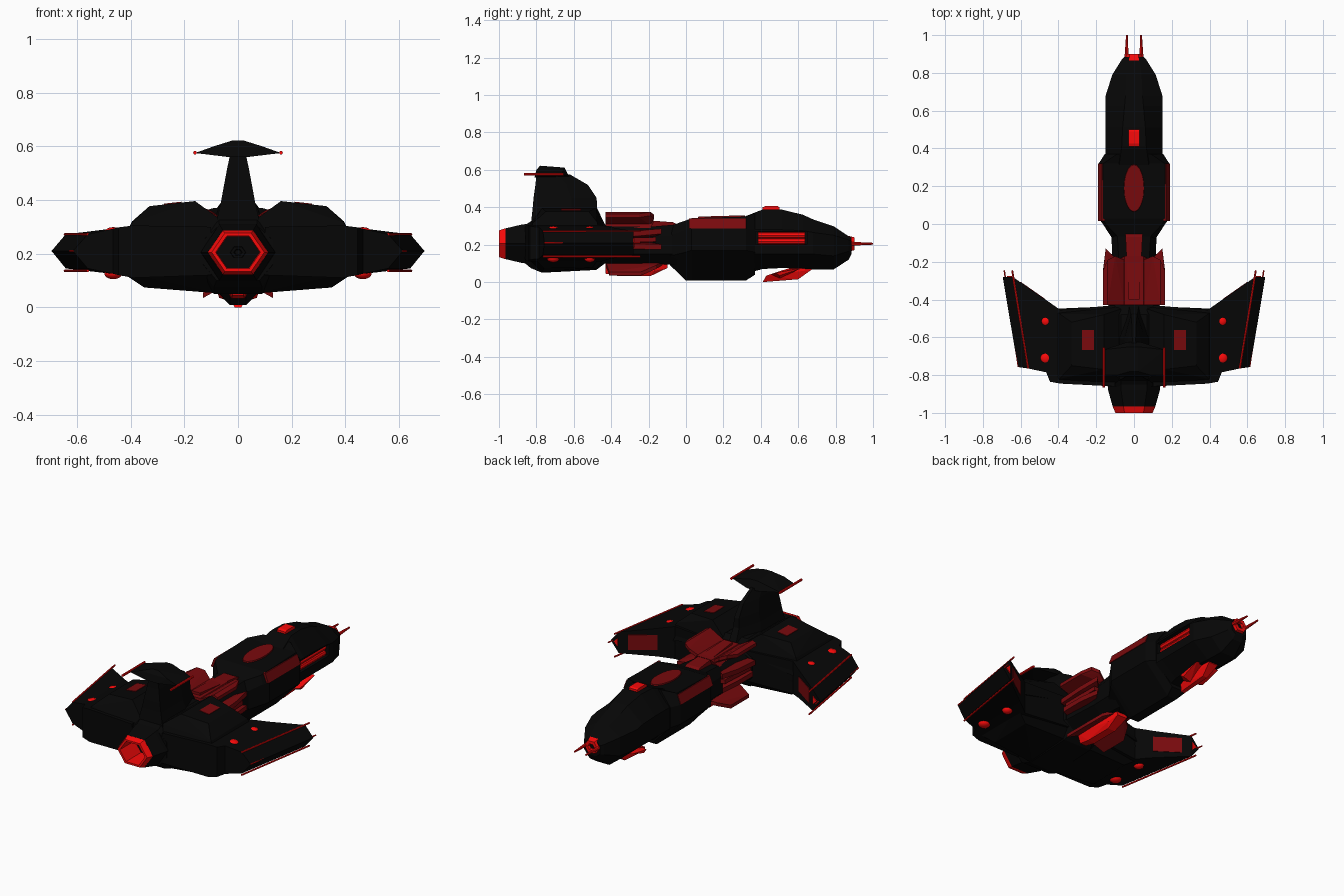
import bpy, bmesh, math
from mathutils import Vector, Matrix

if "Cube" in bpy.data.objects:
    bpy.data.objects.remove(bpy.data.objects["Cube"])


def material(name, rgb):
    m = bpy.data.materials.new(name)
    m.diffuse_color = (*rgb, 1)
    m.use_nodes = True
    m.node_tree.nodes["Principled BSDF"].inputs["Base Color"].default_value = m.diffuse_color
    return m


BLACK = material("black_hull", (0.002, 0.002, 0.002))
DARK = material("dark_red", (0.19, 0.003, 0.004))
RED = material("bright_red", (0.95, 0.003, 0.003))


def finish(name, bm, mat, mirror=False):
    if mirror:
        geo = bm.verts[:] + bm.edges[:] + bm.faces[:]
        new = bmesh.ops.duplicate(bm, geom=geo)["geom"]
        for v in new:
            if isinstance(v, bmesh.types.BMVert):
                v.co.x *= -1
    bmesh.ops.recalc_face_normals(bm, faces=bm.faces[:])
    me = bpy.data.meshes.new(name)
    bm.to_mesh(me)
    bm.free()
    me.materials.append(mat)
    ob = bpy.data.objects.new(name, me)
    bpy.context.collection.objects.link(ob)
    return ob


def loft(name, rings, mat, mirror=False, cap=True, closed=False):
    bm = bmesh.new()
    rs = [[bm.verts.new(p) for p in r] for r in rings]
    pairs = list(zip(rs, rs[1:])) + ([(rs[-1], rs[0])] if closed else [])
    n = len(rs[0])
    for a, b in pairs:
        for i in range(n):
            j = (i + 1) % n
            bm.faces.new((a[i], a[j], b[j], b[i]))
    if cap and not closed:
        bm.faces.new(rs[0])
        bm.faces.new(rs[-1])
    bmesh.ops.remove_doubles(bm, verts=bm.verts[:], dist=1e-5)
    return finish(name, bm, mat, mirror)


def hull(name, pts, mat, mirror=False):
    bm = bmesh.new()
    for p in pts:
        bm.verts.new(p)
    bmesh.ops.convex_hull(bm, input=bm.verts[:])
    bmesh.ops.dissolve_limit(bm, angle_limit=0.01, verts=bm.verts[:], edges=bm.edges[:])
    return finish(name, bm, mat, mirror)


def box(name, c, s, mat, rot=(0, 0, 0), mirror=False):
    bm = bmesh.new()
    bmesh.ops.create_cube(bm, size=1)
    R = Matrix.Rotation(rot[2], 3, 'Z') @ Matrix.Rotation(rot[1], 3, 'Y') @ Matrix.Rotation(rot[0], 3, 'X')
    for v in bm.verts:
        v.co = R @ Vector([v.co[i] * s[i] for i in range(3)]) + Vector(c)
    return finish(name, bm, mat, mirror)


def blade(name, outline, t, mat):
    # thin tapered plate, mirrored; outline points get thickness in z
    return hull(name, [(x, y, z + d) for x, y, z in outline for d in (-t, t)], mat, True)


def rod(name, a, b, r, mat, mirror=True, sides=8, r2=None):
    a, b = Vector(a), Vector(b)
    bm = bmesh.new()
    M = Matrix.Translation((a + b) / 2) @ (b - a).to_track_quat('Z', 'Y').to_matrix().to_4x4()
    bmesh.ops.create_cone(bm, cap_ends=True, segments=sides, radius1=r, radius2=r2 or r,
                          depth=(b - a).length, matrix=M)
    return finish(name, bm, mat, mirror)


def body_ring(y, wk, zb, w, z1, z2, wt, zt):
    half = [(wk, zb), (w, z1), (w, z2), (wt, zt)]
    return [(x, y, z) for x, z in half] + [(-x, y, z) for x, z in reversed(half)]


def hex_ring(y, r, k=0.84, z=0.205):
    return [(r * math.cos(i * math.pi / 3), y, z + k * r * math.sin(i * math.pi / 3)) for i in range(6)]


# Forward hull: keeled centre section, then the nose
loft("mid_hull", [body_ring(*s) for s in (
    (-.085, .03, .09, .11, .14, .25, .07, .30),
    (0, .03, .008, .165, .16, .28, .15, .33),
    (.03, .03, .008, .187, .17, .283, .163, .342),
    (.32, .03, .008, .187, .17, .285, .163, .35),
    (.37, .04, .04, .155, .16, .28, .09, .37))], BLACK)
nose = loft("nose_hull", [body_ring(*s) for s in (
    (.30, .04, .04, .15, .15, .28, .08, .345),
    (.41, .05, .07, .15, .15, .28, .065, .388),
    (.51, .05, .075, .15, .15, .28, .06, .388),
    (.625, .05, .072, .15, .15, .275, .05, .36),
    (.68, .05, .068, .15, .15, .265, .045, .335),
    (.79, .045, .068, .115, .14, .25, .04, .298),
    (.87, .03, .12, .065, .165, .225, .03, .245),
    (.885, .025, .15, .05, .17, .22, .025, .24))], BLACK)
# Cannon bays cut into the cheeks
cutter = box("cannon_bay_cutter", (.158, .51, .236), (.10, .275, .068), BLACK, mirror=True)
cutter.hide_render = True
cutter.hide_set(True)
cut = nose.modifiers.new("cannon_bays", 'BOOLEAN')
cut.operation, cut.object, cut.solver = 'DIFFERENCE', cutter, 'EXACT'
for i, z in enumerate((.218, .250)):
    rod("cheek_cannon_%d" % i, (.124, .385, z), (.124, .635, z), .0165, RED, sides=8)
# Nose collar and prongs
loft("nose_collar", [hex_ring(.865, .055, .9), hex_ring(.90, .044, .9), hex_ring(.90, .022, .9),
                     hex_ring(.87, .015, .9)], RED)
rod("nose_prong", (.04, .87, .205), (.037, 1.0, .205), .011, RED, r2=.005)
# Canopy oval, shoulder panels, roof light
bm = bmesh.new()
bmesh.ops.create_cone(bm, cap_ends=True, segments=20, radius1=1, radius2=.95, depth=1,
                      matrix=Matrix.Translation((0, .19, .346)) @ Matrix.Rotation(.028, 4, 'X')
                      @ Matrix.Diagonal((.055, .13, .015, 1)))
finish("canopy_oval", bm, DARK)
hull("shoulder_panel", [(x + d, y, z) for x, z in ((.187, .287), (.166, .341))
                        for y in (.015, .32) for d in (-.01, .004)], DARK, True)
hull("roof_light", [(x, y, z) for x in (-.028, .028) for y, z in
                    ((.41, .37), (.41, .40), (.425, .406), (.49, .406), (.50, .40), (.50, .37))], RED)
# Chin gun
hull("chin_gun", [(x * k, y, z) for x in (-.03, .03) for y, z, k in
                  ((.41, 0, .4), (.43, .035, 1), (.60, .09, 1), (.67, .075, 1), (.67, .065, 1), (.60, .015, .5))], RED)
hull("chin_gun_fin", [(.02, .45, .04), (.02, .62, .08), (.075, .48, .05), (.075, .62, .075),
                      (.07, .5, .035), (.02, .5, .02)], RED, True)

# Neck and rear fuselage
loft("neck", [body_ring(-.03, .06, .09, .12, .15, .25, .09, .31),
              body_ring(-.2, .06, .10, .115, .15, .25, .08, .295),
              body_ring(-.48, .06, .10, .13, .15, .25, .08, .30)], BLACK)
loft("rear_fuselage", [body_ring(*s) for s in (
    (-.42, .07, .11, .13, .15, .26, .07, .30), (-.48, .09, .065, .16, .15, .28, .07, .345),
    (-.77, .09, .05, .16, .13, .28, .07, .345), (-.83, .09, .075, .14, .15, .26, .07, .325),
    (-.86, .08, .10, .13, .16, .25, .07, .305))], BLACK)
# Hollow engine: black housing, deep red liner and rim, black core
loft("engine_housing", [hex_ring(-.80, .145, .9), hex_ring(-.88, .137, .86), hex_ring(-.965, .113),
                        hex_ring(-.965, .09), hex_ring(-.80, .09)], BLACK, closed=True)
loft("engine_ring", [hex_ring(-.96, .113), hex_ring(-.97, .112), hex_ring(-1.0, .098), hex_ring(-1.0, .083),
                     hex_ring(-.86, .081), hex_ring(-.86, .09), hex_ring(-.96, .09)], RED, closed=True)
loft("engine_core", [hex_ring(-.855, .03), hex_ring(-.885, .028), hex_ring(-.885, .016),
                     hex_ring(-.87, .012)], BLACK)

# Red collar around the neck: spine, X-shaped blades and belly gun
hull("neck_spine", [(x * s, y, z) for s in (-1, 1) for x, y, z in
                    ((.045, -.04, .305), (.045, -.07, .32), (.028, -.40, .345), (.028, -.40, .26), (.04, -.04, .26))], DARK)
hull("neck_saddle", [(x * s, y, z) for s in (-1, 1) for x, y, z in
                     ((.085, -.43, .29), (.05, -.43, .33), (.085, -.19, .29), (.05, -.17, .33), (.06, -.3, .25))], DARK)
blade("upper_blade", ((.05, -.43, .315), (.05, -.19, .315), (.10, -.17, .35), (.14, -.19, .365),
                      (.14, -.43, .365), (.165, -.25, .355), (.165, -.43, .355)), .010, DARK)
blade("side_blade_upper", ((.08, -.43, .25), (.10, -.18, .255), (.15, -.13, .272), (.165, -.26, .26),
                           (.165, -.42, .25)), .014, DARK)
blade("side_blade_lower", ((.08, -.43, .19), (.10, -.2, .20), (.15, -.13, .188), (.165, -.25, .19),
                           (.165, -.40, .19)), .014, DARK)
blade("side_blade_middle", ((.08, -.43, .222), (.10, -.16, .225), (.145, -.16, .228), (.15, -.40, .222)), .012, DARK)
blade("lower_blade", ((.03, -.43, .10), (.03, -.12, .105), (.09, -.16, .08), (.13, -.24, .045),
                      (.13, -.41, .045)), .010, DARK)
hull("belly_gun", [(x * k, y, z) for x in (-.04, .04) for y, z, k in
                   ((-.43, .045, .5), (-.43, .10, 1), (-.36, .032, .6), (-.19, .032, .6), (-.17, .06, 1),
                    (-.10, .075, .8), (-.10, .115, 1), (-.40, .12, 1))], RED)

# Wings: four-sided sections running outboard to a sharp tip edge
loft("wing", [[(xf, yf, zt), (xr, yr, zt), (xr, yr, zb), (xf, yf, zb)] for xf, yf, xr, yr, zt, zb in (
    (.10, -.43, .10, -.86, .30, .12), (.39, -.455, .39, -.845, .305, .11),
    (.44, -.42, .445, -.835, .298, .12), (.47, -.40, .465, -.785, .293, .125),
    (.642, -.28, .56, -.765, .272, .145), (.695, -.28, .615, -.757, .21, .21))], BLACK, True)
# Raised wing-root housings above and below
hull("wing_root_top", [(.07, -.45, .33), (.07, -.82, .33), (.16, -.48, .396), (.16, -.77, .396), (.33, -.52, .377),
                       (.33, -.75, .377), (.395, -.475, .32), (.395, -.82, .315), (.45, -.45, .21), (.45, -.82, .21),
                       (.10, -.435, .28), (.10, -.85, .28), (.39, -.455, .25), (.39, -.84, .25)], BLACK, True)
hull("wing_root_bottom", [(.07, -.48, .07), (.07, -.77, .052), (.35, -.50, .078), (.35, -.76, .074), (.44, -.46, .135),
                          (.44, -.82, .135), (.10, -.435, .13), (.10, -.85, .13), (.40, -.455, .2), (.40, -.84, .2),
                          (.08, -.44, .2), (.08, -.85, .2)], BLACK, True)
# Wing panels, domes and edge rods
box("wing_top_panel", (.243, -.615, .384), (.065, .105, .012), DARK, (0, math.atan(.019 / .17), 0), True)
box("wing_leading_panel", (.535, -.355, .21), (.16, .006, .09), DARK, (0, 0, math.atan2(.12, .172)), True)
hull("wing_tip_light", [(x, y, z) for y in (-.285, -.275) for x, z in ((.645, .235), (.645, .185), (.672, .21))], RED, True)
for y, r in ((-.515, .024), (-.71, .028)):
    for side, z in (("top", .278), ("bottom", .126)):
        bm = bmesh.new()
        bmesh.ops.create_uvsphere(bm, u_segments=16, v_segments=8, radius=1,
                                  matrix=Matrix.Translation((.465, y, z)) @ Matrix.Diagonal((r * 1.2, r * 1.2, .021, 1)))
        ob = finish("wing_dome_" + side, bm, RED, True)
        for p in ob.data.polygons:
            p.use_smooth = True
for z in (.272, .136):
    rod("wing_edge_rod", (.56, -.765, z), (.645, -.245, z), .005, RED)
rod("wing_tip_rod", (.612, -.757, .21), (.687, -.245, .21), .004, RED)

# Tail fin with tailplane and tip rods
loft("tail_fin", [[(-w, y0, z), (w, y0, z), (w, y0 + .6 * (y1 - y0), z), (w * .3, y1, z),
                   (-w * .3, y1, z), (-w, y0 + .6 * (y1 - y0), z)] for z, y0, y1, w in (
    (.30, -.83, -.43, .085), (.395, -.82, -.475, .063), (.45, -.815, -.478, .053),
    (.52, -.805, -.525, .04), (.575, -.80, -.62, .028))], BLACK)
hull("tailplane", [(s * x, y, z) for s in (-1, 1) for x, y, z in
                   ((.16, -.80, .575), (.16, -.665, .575), (.02, -.78, .622), (.02, -.65, .612),
                    (.035, -.81, .56), (.035, -.625, .565), (.09, -.80, .60))], BLACK)
rod("tailplane_rod", (.16, -.865, .576), (.16, -.655, .576), .007, RED)
